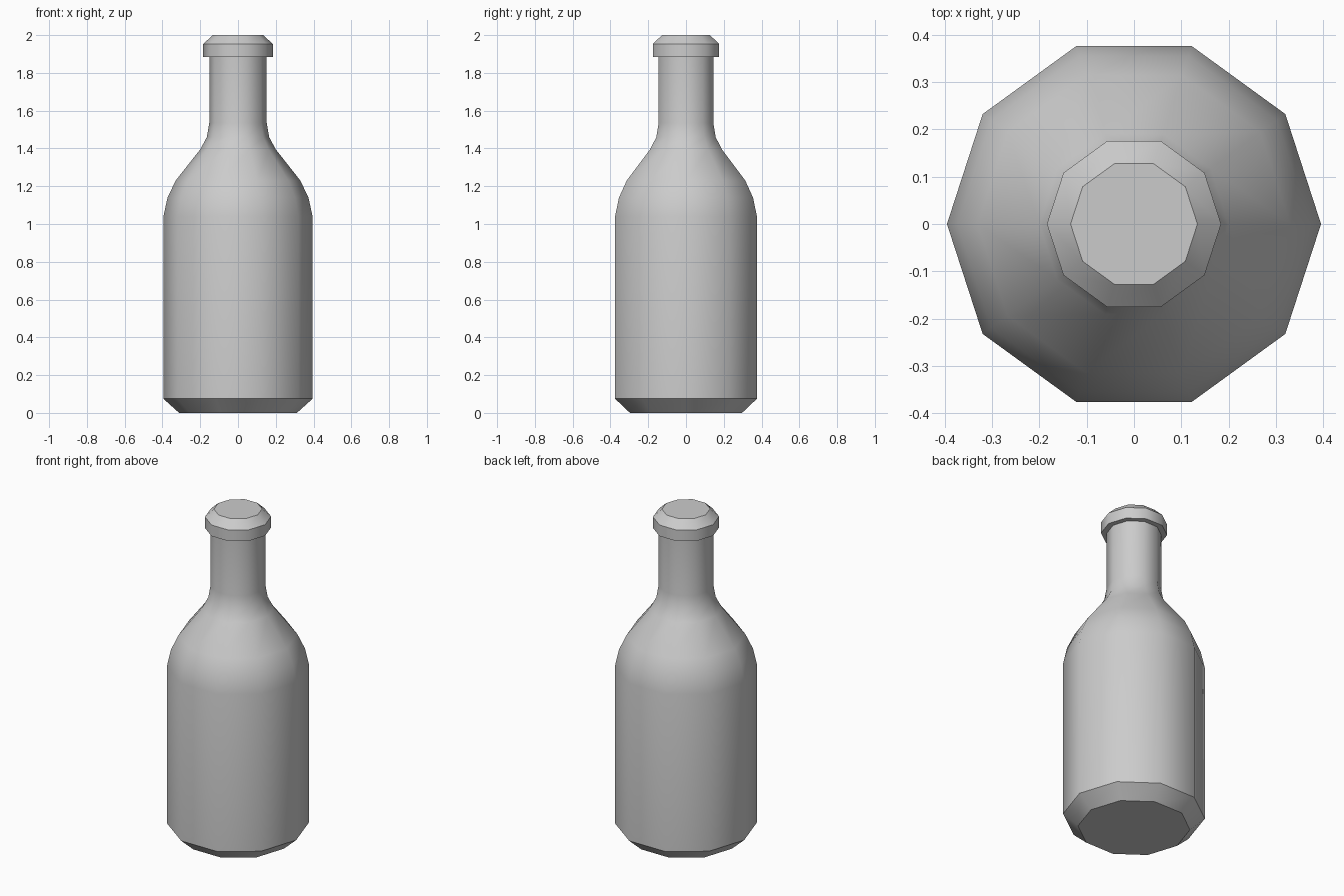
import bpy, bmesh, math

if "Cube" in bpy.data.objects:
    bpy.data.objects.remove(bpy.data.objects["Cube"])

SIDES = 10

def lathe(name, profile):
    """Revolve (radius, z) points into a closed, capped ten-sided solid."""
    bm = bmesh.new()
    rings = [[bm.verts.new((r * math.cos(2 * math.pi * i / SIDES),
                            r * math.sin(2 * math.pi * i / SIDES), z))
              for i in range(SIDES)] for r, z in profile]
    for a, b in zip(rings, rings[1:]):
        for i in range(SIDES):
            j = (i + 1) % SIDES
            bm.faces.new((a[i], a[j], b[j], b[i]))
    bm.faces.new(rings[0][::-1])
    bm.faces.new(rings[-1])
    mesh = bpy.data.meshes.new(name)
    bm.to_mesh(mesh)
    bm.free()
    obj = bpy.data.objects.new(name, mesh)
    bpy.context.collection.objects.link(obj)
    bpy.ops.object.select_all(action='DESELECT')
    obj.select_set(True)
    bpy.context.view_layer.objects.active = obj
    bpy.ops.object.shade_smooth_by_angle(angle=math.radians(40))
    return obj

# Whole bottle: chamfered base, body, shoulder, neck and chamfered lip
lathe("bottle", [
    (0.312, 0.0), (0.395, 0.075),
    (0.395, 1.04), (0.373, 1.14), (0.33, 1.23),
    (0.20, 1.395), (0.165, 1.46), (0.152, 1.535),
    (0.152, 1.885), (0.184, 1.885), (0.184, 1.953), (0.134, 2.0),
])
